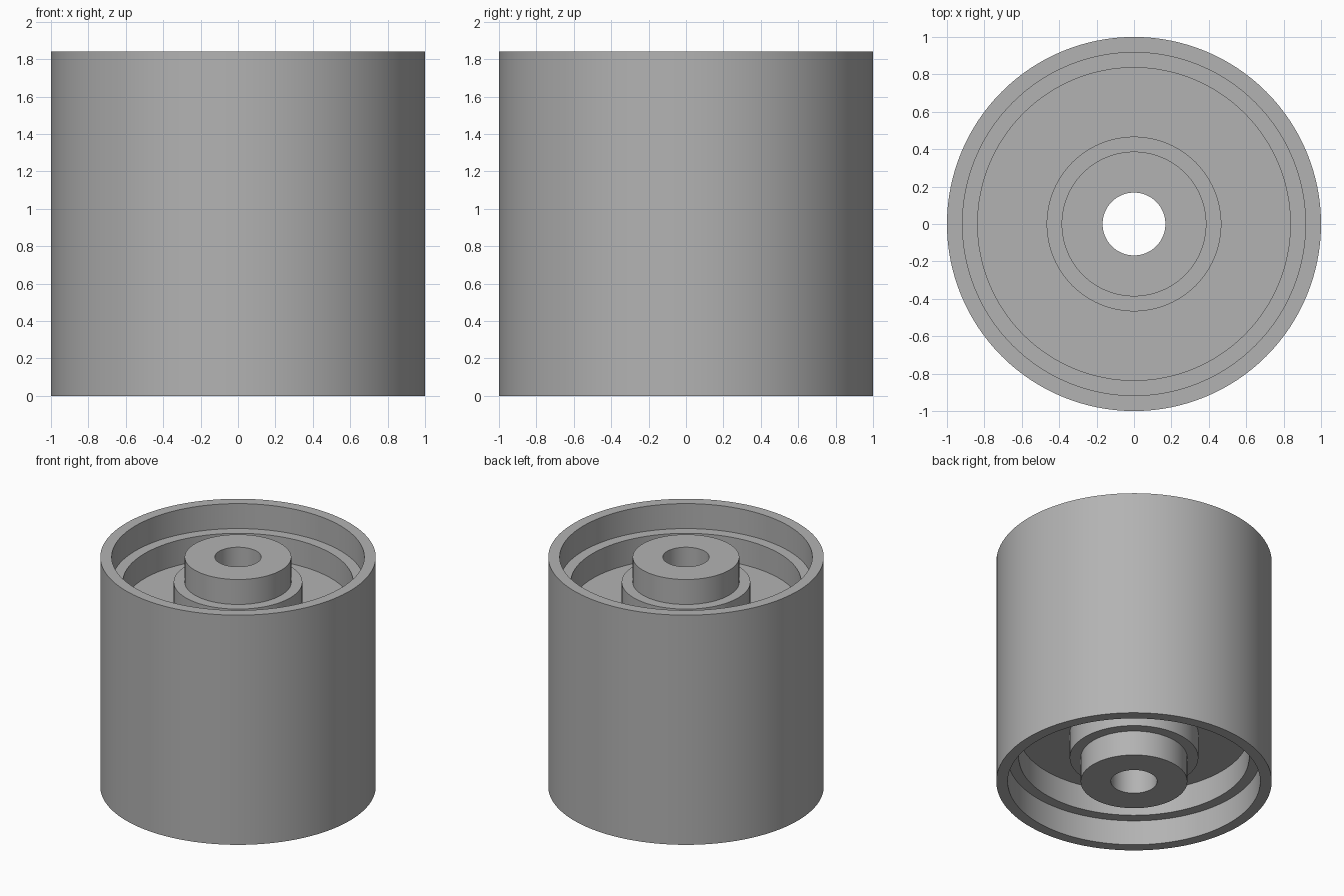
import bpy, math

if "Cube" in bpy.data.objects:
    bpy.data.objects.remove(bpy.data.objects["Cube"])

HEIGHT = 1.84
SEGMENTS = 128
STEP_Z = HEIGHT - 0.20    # ledge height on rim and hub
FLOOR_Z = HEIGHT - 0.40   # recessed web between rim and hub

grey = bpy.data.materials.new("plain_grey")
grey.use_nodes = True
colour = (0.45, 0.45, 0.45, 1)
grey.diffuse_color = colour
grey.node_tree.nodes["Principled BSDF"].inputs["Base Color"].default_value = colour

# Upper half of the cross-section, from the bore out to the rim
upper = [(0.168, HEIGHT), (0.387, HEIGHT), (0.387, STEP_Z), (0.467, STEP_Z),
         (0.467, FLOOR_Z), (0.836, FLOOR_Z), (0.836, STEP_Z), (0.917, STEP_Z),
         (0.917, HEIGHT), (1.0, HEIGHT)]
# The lower half mirrors it, so the profile closes on itself
profile = upper + [(r, HEIGHT - z) for r, z in reversed(upper)]


def revolve(name, points, material):
    """Spin a closed profile about the z axis into a solid ring."""
    n = len(points)
    verts, faces = [], []
    for s in range(SEGMENTS):
        a = math.tau * s / SEGMENTS
        verts += [(r * math.cos(a), r * math.sin(a), z) for r, z in points]
        here, there = s * n, (s + 1) % SEGMENTS * n
        for i in range(n):
            j = (i + 1) % n
            faces.append((here + i, here + j, there + j, there + i))
    mesh = bpy.data.meshes.new(name)
    mesh.from_pydata(verts, [], faces)
    mesh.materials.append(material)
    obj = bpy.data.objects.new(name, mesh)
    bpy.context.collection.objects.link(obj)
    return obj


# Roller body with stepped recesses and a through bore
roller = revolve("roller_body", profile, grey)
bpy.context.view_layer.objects.active = roller
roller.select_set(True)

# Consistent outward normals, smooth walls and crisp edges
bpy.ops.object.mode_set(mode="EDIT")
bpy.ops.mesh.select_all(action="SELECT")
bpy.ops.mesh.normals_make_consistent(inside=False)
bpy.ops.object.mode_set(mode="OBJECT")
bpy.ops.object.shade_smooth_by_angle(angle=math.radians(30))
